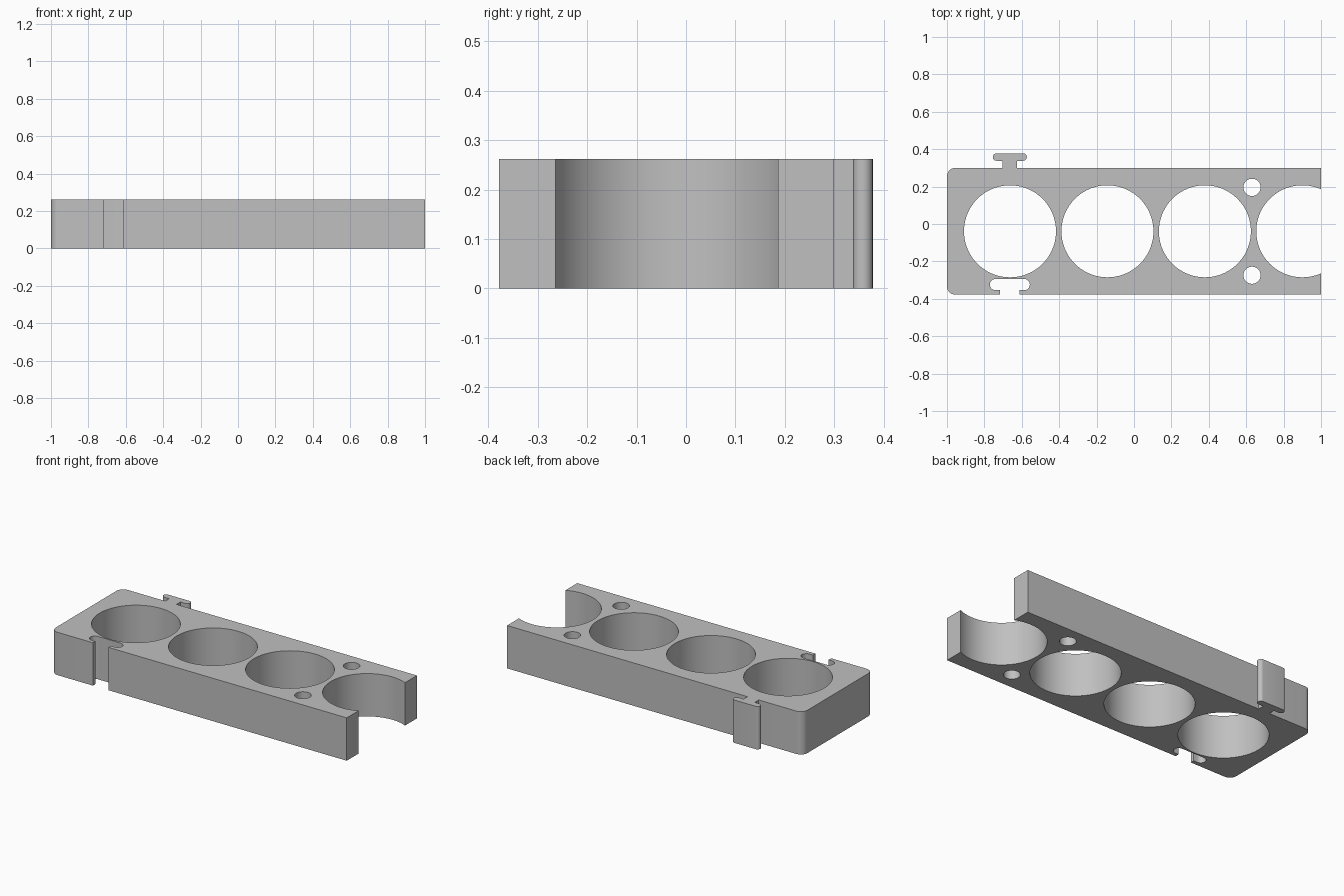
import bpy, bmesh
from math import cos, sin, pi, sqrt, atan2

if "Cube" in bpy.data.objects:
    bpy.data.objects.remove(bpy.data.objects["Cube"], do_unlink=True)

HEIGHT = 0.262
MID_Y = -0.039           # centre line of the row of holes
BACK, FRONT = 0.30, -0.378
HOLE_R, PITCH, FIRST_X = 0.246, 0.521, -0.663
BOLT_X, BOLT_OFFSET, BOLT_R = 0.631, 0.235, 0.046
KEY_X = -0.664           # shared centre of the tab and its slot


def arc(x, y, r, start, end, steps):
    """Points along an arc, angles in radians."""
    return [(x + r * cos(start + (end - start) * i / steps),
             y + r * sin(start + (end - start) * i / steps))
            for i in range(steps + 1)]


def tee(stem, head, root, low, high):
    """T-shaped key with rounded ends, from its left root to its right root."""
    r = (high - low) / 2
    right = [(stem, root), (stem, low)]
    right += arc(head - r, low + r, r, -pi / 2, pi / 2, 12)
    left = [(-x, y) for x, y in reversed(right)]
    # reversed order walks left root -> head -> right root
    return [(KEY_X + x, y) for x, y in reversed(right + left)]


# Outer outline, counter-clockwise from the front left corner
corner = 0.045
outline = arc(-1 + corner, FRONT + corner, corner, pi, 1.5 * pi, 8)
outline += tee(0.053, 0.107, FRONT, -0.354, -0.294)

# Open part hole cut off by the straight right end
last_x = FIRST_X + 3 * PITCH
half = sqrt(HOLE_R ** 2 - (1 - last_x) ** 2)
a = atan2(half, 1 - last_x)
outline += [(1, FRONT)]
outline += arc(last_x, MID_Y, HOLE_R, 2 * pi - a, a, 56)
outline += [(1, BACK)]
outline += reversed(tee(0.038, 0.091, BACK, 0.338, 0.378))
outline += arc(-1 + corner, BACK - corner, corner, pi / 2, pi, 8)

# Round through holes
loops = [outline]
for i in range(3):
    loops.append(arc(FIRST_X + i * PITCH, MID_Y, HOLE_R, 0, 2 * pi, 72)[:-1])
for side in (-1, 1):
    loops.append(arc(BOLT_X, MID_Y + side * BOLT_OFFSET, BOLT_R, 0, 2 * pi, 32)[:-1])

# Fill the flat profile and raise it to full height
bm = bmesh.new()
for loop in loops:
    verts = [bm.verts.new((x, y, 0)) for x, y in loop]
    for i, v in enumerate(verts):
        bm.edges.new((verts[i - 1], v))
bmesh.ops.triangle_fill(bm, use_beauty=True, use_dissolve=False, edges=bm.edges[:])
raised = bmesh.ops.extrude_face_region(bm, geom=bm.faces[:], use_keep_orig=True)
top = [g for g in raised["geom"] if isinstance(g, bmesh.types.BMVert)]
bmesh.ops.translate(bm, vec=(0, 0, HEIGHT), verts=top)
bmesh.ops.recalc_face_normals(bm, faces=bm.faces[:])

mesh = bpy.data.meshes.new("holder_block")
bm.to_mesh(mesh)
bm.free()
block = bpy.data.objects.new("holder_block", mesh)
bpy.context.collection.objects.link(block)

# Plain grey plastic
grey = bpy.data.materials.new("light_grey")
grey.use_nodes = True
colour = (0.53, 0.53, 0.53, 1)
grey.diffuse_color = colour
grey.node_tree.nodes["Principled BSDF"].inputs["Base Color"].default_value = colour
mesh.materials.append(grey)

bpy.ops.object.select_all(action="DESELECT")
block.select_set(True)
bpy.context.view_layer.objects.active = block
bpy.ops.object.shade_smooth_by_angle(angle=pi / 6)
